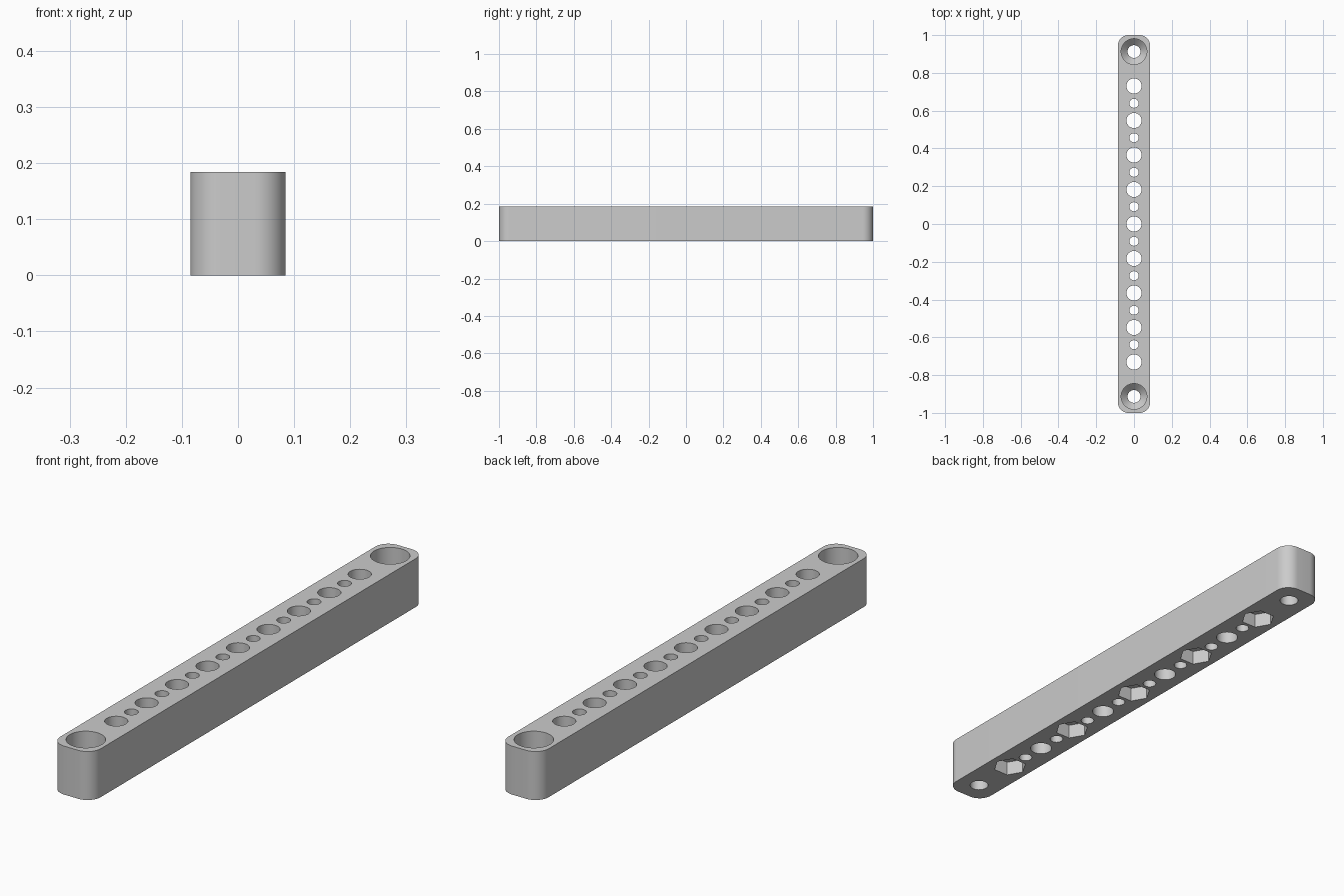
import bpy, bmesh, math

if "Cube" in bpy.data.objects:
    bpy.data.objects.remove(bpy.data.objects["Cube"], do_unlink=True)

HALF_W, HALF_L, HEIGHT, CORNER = 0.085, 1.0, 0.184, 0.055
PITCH = 0.1826

grey = bpy.data.materials.new("light grey")
grey.use_nodes = True
colour = (0.6, 0.6, 0.6, 1)
grey.diffuse_color = colour
grey.node_tree.nodes["Principled BSDF"].inputs["Base Color"].default_value = colour


def circle(y, r, sides):
    return [(r * math.cos(math.tau * i / sides), y + r * math.sin(math.tau * i / sides))
            for i in range(sides)]


def add_stack(bm, sections):
    """Closed solid through a list of (outline points, height), lowest first."""
    rings = [[bm.verts.new((x, y, z)) for x, y in pts] for pts, z in sections]
    bm.faces.new(rings[0][::-1])
    bm.faces.new(rings[-1])
    n = len(rings[0])
    for low, high in zip(rings, rings[1:]):
        for i in range(n):
            j = (i + 1) % n
            bm.faces.new((low[i], low[j], high[j], high[i]))


def make_object(name, bm):
    bmesh.ops.recalc_face_normals(bm, faces=bm.faces)
    mesh = bpy.data.meshes.new(name)
    bm.to_mesh(mesh)
    bm.free()
    mesh.materials.append(grey)
    obj = bpy.data.objects.new(name, mesh)
    bpy.context.collection.objects.link(obj)
    return obj


# Bar with rounded vertical corners
outline = []
for k, (sx, sy) in enumerate([(1, 1), (-1, 1), (-1, -1), (1, -1)]):
    for i in range(13):
        a = math.pi / 2 * (k + i / 12)
        outline.append((sx * (HALF_W - CORNER) + CORNER * math.cos(a),
                        sy * (HALF_L - CORNER) + CORNER * math.sin(a)))
bm = bmesh.new()
add_stack(bm, [(outline, 0), (outline, HEIGHT)])
bar = make_object("drilled_bar", bm)

# Alternating large and small through holes
holes = bmesh.new()
for i in range(-8, 9):
    ring = circle(i * PITCH / 2, 0.024 if i % 2 else 0.04, 48)
    add_stack(holes, [(ring, -0.1), (ring, 0.3)])

# Countersunk screw holes at both ends
for side in (-1, 1):
    y = side * 5 * PITCH
    shaft, head = circle(y, 0.034, 48), circle(y, 0.068, 48)
    add_stack(holes, [(shaft, -0.1), (shaft, 0.066), (head, 0.1), (head, 0.3)])

# Hexagonal nut pockets underneath every other large hole
pockets = bmesh.new()
for i in range(-4, 5, 2):
    ring = circle(i * PITCH, 0.062, 6)
    add_stack(pockets, [(ring, -0.1), (ring, 0.055)])

cutters = [make_object("hole_cutter", holes), make_object("nut_pocket_cutter", pockets)]
for cutter in cutters:
    cutter.hide_render = True
    mod = bar.modifiers.new(cutter.name, 'BOOLEAN')
    mod.operation, mod.solver, mod.object = 'DIFFERENCE', 'EXACT', cutter

# Apply the cuts and shade
bpy.ops.object.select_all(action='DESELECT')
bar.select_set(True)
bpy.context.view_layer.objects.active = bar
for cutter in cutters:
    bpy.ops.object.modifier_apply(modifier=cutter.name)
    bpy.data.objects.remove(cutter, do_unlink=True)
bpy.ops.object.shade_smooth_by_angle(angle=math.radians(30))
